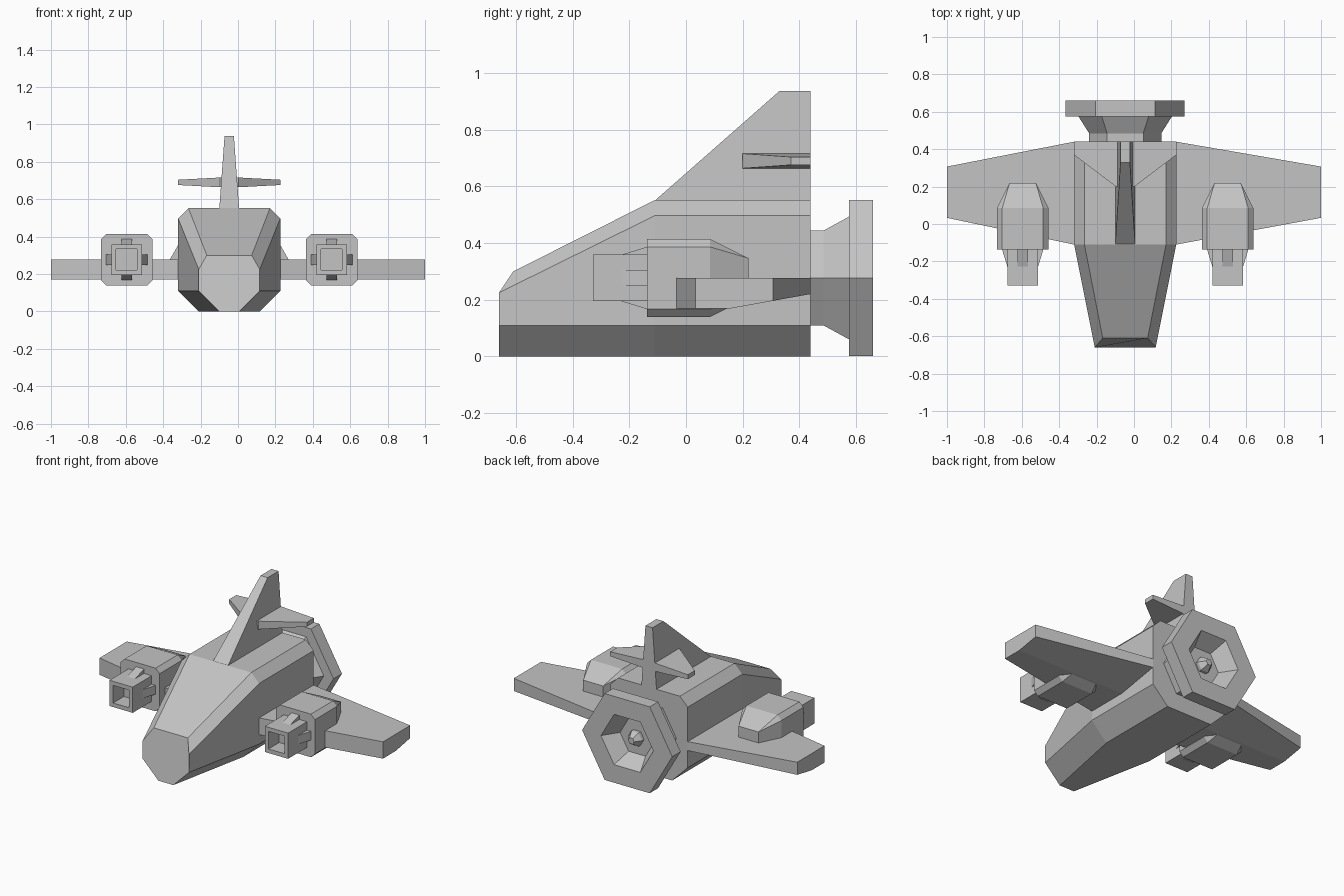
import bpy, bmesh, math
from mathutils import Vector

if "Cube" in bpy.data.objects:
    bpy.data.objects.remove(bpy.data.objects["Cube"], do_unlink=True)

grey = bpy.data.materials.new("hull_grey")
grey.use_nodes = True
tone = (0.55, 0.55, 0.55, 1)
grey.diffuse_color = tone
grey.node_tree.nodes["Principled BSDF"].inputs["Base Color"].default_value = tone

CX = -0.047   # centre line of the hull
MID = 0.277   # height of the engine axes
BACK = 0.44   # rear end of the hull


def loft(name, sections):
    """Skin matching rings of points and close both ends."""
    bm = bmesh.new()
    rings = [[bm.verts.new(p) for p in s] for s in sections]
    n = len(rings[0])
    for a, b in zip(rings, rings[1:]):
        for i in range(n):
            j = (i + 1) % n
            bm.faces.new((a[i], a[j], b[j], b[i]))
    bm.faces.new(rings[0])
    bm.faces.new(rings[-1])
    bmesh.ops.remove_doubles(bm, verts=bm.verts, dist=0.0005)
    bmesh.ops.recalc_face_normals(bm, faces=bm.faces)
    mesh = bpy.data.meshes.new(name)
    bm.to_mesh(mesh)
    bm.free()
    mesh.materials.append(grey)
    ob = bpy.data.objects.new(name, mesh)
    bpy.context.collection.objects.link(ob)
    return ob


def mirrored(half, y_list=None):
    """Complete a (half width, y, z) outline around the hull centre line."""
    right = [(CX + w, y, z) for w, y, z in half]
    left = [(CX - w, y, z) for w, y, z in reversed(half)]
    return right + left


def hexagon(r, y):
    return [(CX + r * math.cos(i * math.pi / 3), y, MID + r * math.sin(i * math.pi / 3))
            for i in range(6)]


def square(cx, h, y, cut=0.0):
    """Chamfered square ring facing along y."""
    k = h - cut
    pts = [(h, -k), (h, k), (k, h), (-k, h), (-h, k), (-h, -k), (-k, -h), (k, -h)]
    return [(cx + a, y, MID + b) for a, b in pts]


# Hull
nose = [(0.053, -0.66, 0), (0.163, -0.66, 0.11), (0.163, -0.66, 0.225), (0.12, -0.61, 0.30)]
wide = [(0.163, 0, 0), (0.273, 0, 0.11), (0.273, 0, 0.497), (0.218, 0, 0.552)]
loft("hull", [mirrored(nose)] +
     [mirrored([(w, y, z) for w, _, z in wide]) for y in (-0.11, BACK)])

# Tail fin
loft("tail_fin", [
    mirrored([(0.053, -0.11, 0.55), (0.053, BACK, 0.55)]),
    mirrored([(0.025, 0.33, 0.937), (0.025, BACK, 0.937)])])


# Tailplane
def tail_section(x, y, t):
    return [(CX + x, y, 0.69 - t), (CX + x, BACK, 0.69 - t),
            (CX + x, BACK, 0.69 + t), (CX + x, y, 0.69 + t)]


loft("tailplane", [tail_section(-0.274, 0.37, 0.014), tail_section(-0.05, 0.2, 0.026),
                   tail_section(0.05, 0.2, 0.026), tail_section(0.274, 0.37, 0.014)])


# Wings, with the underside rising towards the trailing edge
def wing_section(x, front, back):
    rise = 0.17 + (back - 0.16) * 0.18
    return [(x, front, 0.17), (x, 0.16, 0.17), (x, back, rise),
            (x, back, 0.277), (x, front, 0.277)]


for side, root, tip in (("left", 0.225, 1.0), ("right", -0.32, -1.0)):
    loft(side + "_wing", [wing_section(root, -0.11, BACK), wing_section(tip, 0.033, 0.307)])

# Rear thruster: collar, flare, rim, recessed bowl
loft("thruster", [hexagon(r, y) for r, y in (
    (0.193, BACK), (0.193, 0.485), (0.25, 0.575), (0.318, 0.575),
    (0.318, 0.66), (0.185, 0.66), (0.12, 0.56))])
loft("thruster_hub", [hexagon(0.05, 0.56), hexagon(0.05, 0.58), hexagon(0.022, 0.62)])

# Wing pods, each with a hollow square muzzle and four wedge braces
for side, s in (("left", 1), ("right", -1)):
    cx = CX + s * 0.548
    loft(side + "_pod", [square(cx, 0.1375, -0.137, 0.028), square(cx, 0.1375, 0.085, 0.028),
                         square(cx, 0.07, 0.22)])
    loft(side + "_muzzle", [square(cx, h, y) for h, y in (
        (0.082, -0.13), (0.082, -0.328), (0.056, -0.328), (0.056, -0.22))])
    for q in range(4):
        a = q * math.pi / 2
        out = Vector((math.cos(a), 0, math.sin(a)))
        across = Vector((-math.sin(a), 0, math.cos(a))) * 0.028
        profile = [(0.08, -0.235), (0.11, -0.137), (0.08, -0.137)]
        base = [Vector((cx, y, MID)) + out * r for r, y in profile]
        loft(f"{side}_muzzle_brace_{q + 1}",
             [[p - across for p in base], [p + across for p in base]])
